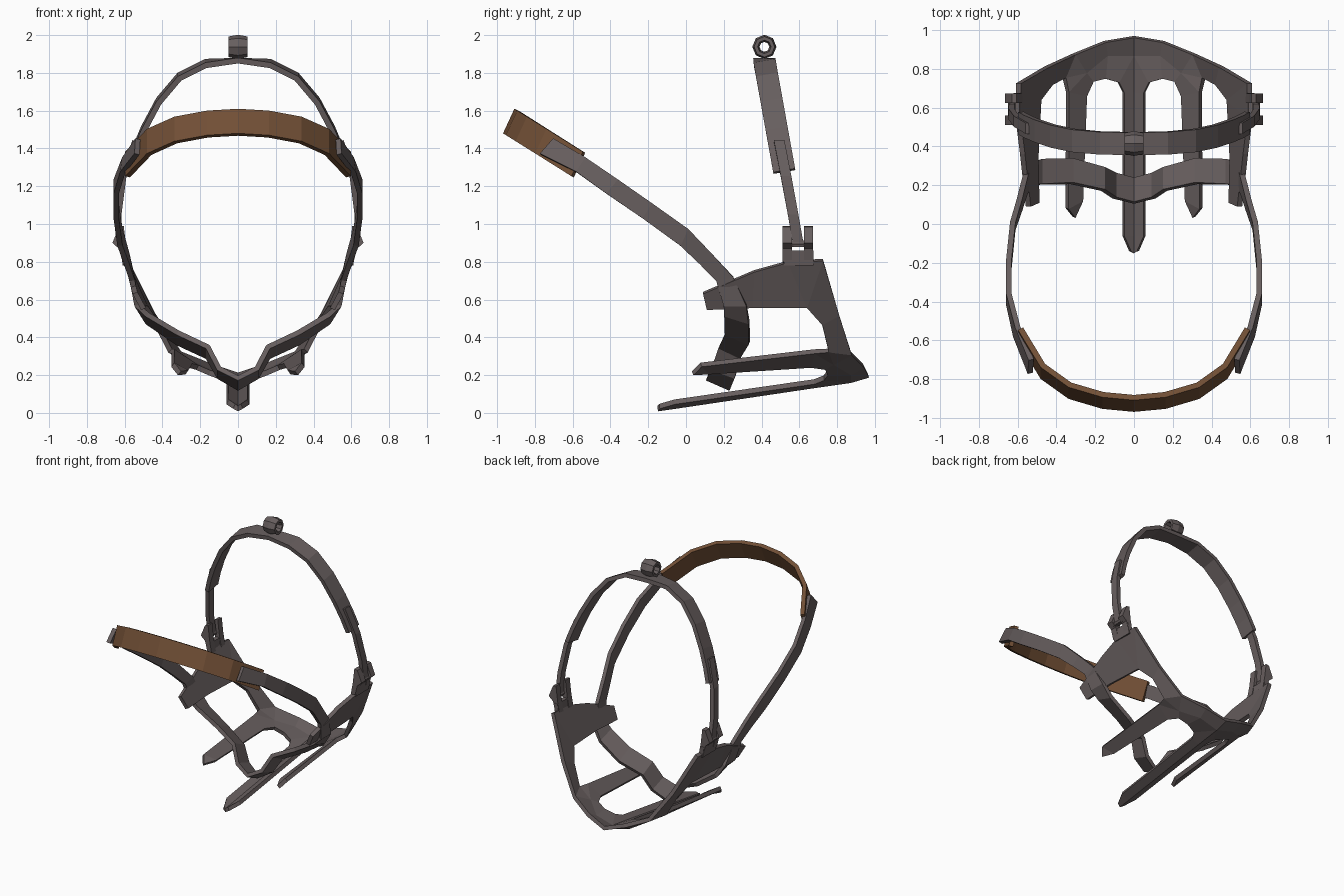
import bpy, bmesh, math
from mathutils import Matrix

if "Cube" in bpy.data.objects:
    bpy.data.objects.remove(bpy.data.objects["Cube"])


def material(name, rgb):
    m = bpy.data.materials.new(name)
    m.diffuse_color = (*rgb, 1)
    m.use_nodes = True
    m.node_tree.nodes["Principled BSDF"].inputs["Base Color"].default_value = m.diffuse_color
    return m


METAL = material("dull warm grey metal", (0.135, 0.112, 0.112))
LEATHER = material("brown leather", (0.165, 0.078, 0.036))


def make(name, verts, faces, mat, thick=0, mirror=True):
    me = bpy.data.meshes.new(name)
    me.from_pydata(verts, [], faces)
    bm = bmesh.new()
    bm.from_mesh(me)
    bmesh.ops.recalc_face_normals(bm, faces=bm.faces)
    bm.to_mesh(me)
    bm.free()
    me.materials.append(mat)
    ob = bpy.data.objects.new(name, me)
    bpy.context.collection.objects.link(ob)
    if mirror:
        m = ob.modifiers.new("mirror", 'MIRROR')
        m.use_clip = True
    if thick:
        s = ob.modifiers.new("thickness", 'SOLIDIFY')
        s.thickness = thick
        s.offset = 0
    return ob


def band(name, a, b, mat, thick=0.03):
    """Flat strip between two edge rails, mirrored across x."""
    n = len(a)
    faces = [(i, i + 1, n + i + 1, n + i) for i in range(n - 1)]
    return make(name, a + b, faces, mat, thick)


def prism(name, profile, y0, y1, mat):
    """xz outline extruded along y, mirrored across x."""
    n = len(profile)
    v = [(x, y, z) for y in (y0, y1) for x, z in profile]
    f = [tuple(range(n)), tuple(range(n, 2 * n))]
    f += [(i, (i + 1) % n, n + (i + 1) % n, n + i) for i in range(n)]
    return make(name, v, f, mat)


# upper hoop: wide arch
arch = [(0, 1.865), (.17, 1.85), (.31, 1.78), (.42, 1.65), (.5, 1.5), (.55, 1.38), (.583, 1.28)]
yc = lambda z: .415 + (1.865 - z) * .18
band("upper_hoop", [(x, yc(z) - .058, z - .01 * (x > 0)) for x, z in arch],
     [(x, yc(z) + .058, z + .01 * (x > 0)) for x, z in arch], METAL)

# narrow hoop legs
leg = [(.545, .493, 1.44), (.606, .53, 1.25), (.632, .567, 1.05), (.63, .597, .88)]
band("hoop_leg", [(x, y - .028, z) for x, y, z in leg],
     [(x, y + .028, z) for x, y, z in leg], METAL)

# hanging ring on top
bpy.ops.mesh.primitive_torus_add(major_segments=8, minor_segments=6, major_radius=.045, minor_radius=.019)
ring = bpy.context.object
ring.name = "hanging_ring"
ring.data.transform(Matrix.Translation((0, .415, 1.938)) @ Matrix.Rotation(math.pi / 2, 4, 'Y')
                    @ Matrix.Diagonal((1, 1, 3, 1)))
ring.data.materials.append(METAL)

# hinge lugs, base and pin
lug = [(.605, .99), (.63, .985), (.665, .9), (.63, .87), (.612, .8), (.575, .79), (.592, .88)]
prism("front_lug", lug, .51, .56, METAL)
prism("rear_lug", lug, .625, .672, METAL)
prism("hinge_base", [(.58, .78), (.61, .78), (.622, .86), (.59, .86)], .52, .675, METAL)
pin = [(.63 + .02 * math.cos(i * math.pi / 3), .895 + .02 * math.sin(i * math.pi / 3)) for i in range(6)]
prism("hinge_pin", pin, .54, .65, METAL)

# scoop with side plates and five prongs (half, mirrored)
P = {
    "T0": (0, -.15, .022), "T1": (.02, -.14, .035), "T2": (.055, -.06, .058), "T2c": (0, -.06, .035),
    "T3": (.055, .68, .165), "T3c": (0, .68, .145),
    "A1": (.08, .73, .185), "A2": (.15, .75, .212), "A3": (.215, .735, .24), "A4": (.25, .66, .25),
    "D0": (0, .87, .172), "D1": (.14, .87, .212), "D2": (.25, .78, .265),
    "E0": (0, .965, .2), "E1": (.15, .94, .25), "E2": (.31, .875, .315), "E3": (.45, .81, .52),
    "E4": (.595, .725, .81),
    "B4": (.343, .68, .325), "B5": (.36, .755, .33), "N1": (.27, .12, .215), "N0": (.31, .035, .21),
    "O1": (.345, .08, .255),
    "L1": (.43, .72, .47), "L2": (.49, .64, .56), "P3": (.505, .35, .56), "P2": (.5, .11, .55),
    "Q2": (.545, .09, .635), "Q3": (.575, .36, .75), "Q4": (.597, .54, .8),
}
F = """T0 T1 T2 T2c,T2c T2 T3 T3c,T3c T3 A1 D0,D0 A1 A2 D1,D1 A2 A3 D2,D0 D1 E1 E0,D1 D2 E2 E1,
A3 A4 B4 D2,D2 B4 B5,A4 N1 O1 B4,N1 N0 O1,D2 B5 E2,B5 L1 E3 E2,L1 L2 E4 E3,L2 Q4 E4,
L2 P3 Q3 Q4,P3 P2 Q2 Q3"""
keys = list(P)
make("pronged_scoop", list(P.values()), [[keys.index(k) for k in f.split()] for f in F.split(",")], METAL, .028)

# long metal strap running from the front band round under the chin
upper = [(.53, -.70, 1.45), (.60, -.53, 1.35), (.645, -.36, 1.235), (.645, -.18, 1.11), (.625, .01, .975),
         (.59, .13, .85), (.56, .25, .72), (.535, .32, .57), (.48, .333, .48), (.32, .335, .37),
         (.16, .29, .295), (.1, .26, .19), (0, .235, .13)]
lower = [(.535, -.77, 1.37), (.61, -.58, 1.275), (.645, -.42, 1.16), (.645, -.23, 1.03), (.625, -.03, .885),
         (.59, .07, .79), (.56, .16, .70), (.535, .2, .57), (.48, .205, .52), (.32, .21, .425),
         (.16, .175, .35), (.1, .135, .235), (0, .11, .185)]
band("metal_strap", upper, lower, METAL, .028)

# brown front band
path = [(0, -.955), (.16, -.94), (.33, -.89), (.47, -.79), (.585, -.6)]
zb = lambda y: 1.25 + (-.6 - y) * .63
band("leather_band", [(x, y, zb(y)) for x, y in path],
     [(x, y + .06, zb(y) + .13) for x, y in path], LEATHER)
